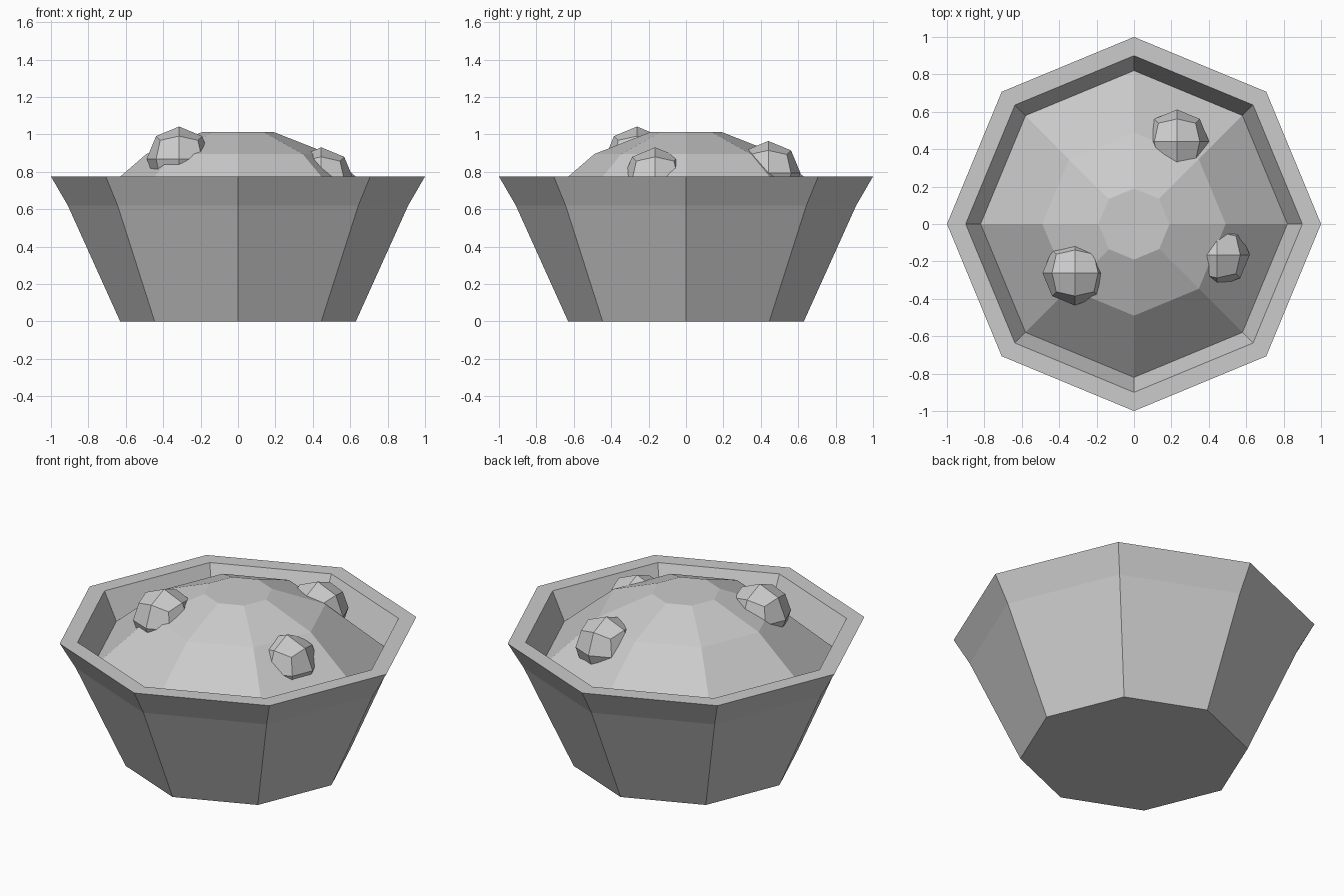
import bpy
import bmesh
from math import cos, sin, pi
from mathutils import Vector

cube = bpy.data.objects.get("Cube")
if cube:
    bpy.data.objects.remove(cube, do_unlink=True)

SIDES = 8

grey = bpy.data.materials.new("plain_grey")
grey.use_nodes = True
colour = (0.6, 0.6, 0.6, 1)
grey.diffuse_color = colour
grey.node_tree.nodes["Principled BSDF"].inputs["Base Color"].default_value = colour


def add_object(name, bm):
    bmesh.ops.recalc_face_normals(bm, faces=bm.faces)
    mesh = bpy.data.meshes.new(name)
    bm.to_mesh(mesh)
    bm.free()
    mesh.materials.append(grey)
    obj = bpy.data.objects.new(name, mesh)
    bpy.context.collection.objects.link(obj)
    return obj


def lathe(name, profile):
    """Spin (radius, height) points into a closed octagonal solid."""
    bm = bmesh.new()
    rings = []
    for r, z in profile:
        rings.append([bm.verts.new((r * cos(2 * pi * i / SIDES), r * sin(2 * pi * i / SIDES), z))
                      for i in range(SIDES)])
    for low, high in zip(rings, rings[1:]):
        for i in range(SIDES):
            j = (i + 1) % SIDES
            bm.faces.new((low[i], low[j], high[j], high[i]))
    bm.faces.new(rings[0][::-1])
    bm.faces.new(rings[-1])
    return add_object(name, bm)


def berry(name, centre, size):
    """Cube divided once and rounded into a chunky ball."""
    bm = bmesh.new()
    bmesh.ops.create_cube(bm, size=2)
    bmesh.ops.subdivide_edges(bm, edges=bm.edges, cuts=1, use_grid_fill=True)
    for v in bm.verts:
        v.co = v.co.normalized() * size
    obj = add_object(name, bm)
    obj.location = Vector(centre)
    return obj


# Flared cup with a flat rim and a shallow recess
lathe("cup", [(0.63, 0), (0.91, 0.62), (1.0, 0.775), (0.9, 0.775), (0.82, 0.61)])

# Domed filling with a flat top
lathe("dome_filling", [(0.82, 0.61), (0.49, 0.895), (0.19, 1.013)])

# Berries half sunk into the dome
berry("berry_front_right", (-0.315, -0.262, 0.868), 0.174)
berry("berry_back_left", (0.23, 0.44, 0.793), 0.172)
berry("berry_front_left", (0.445, -0.165, 0.757), 0.174)
